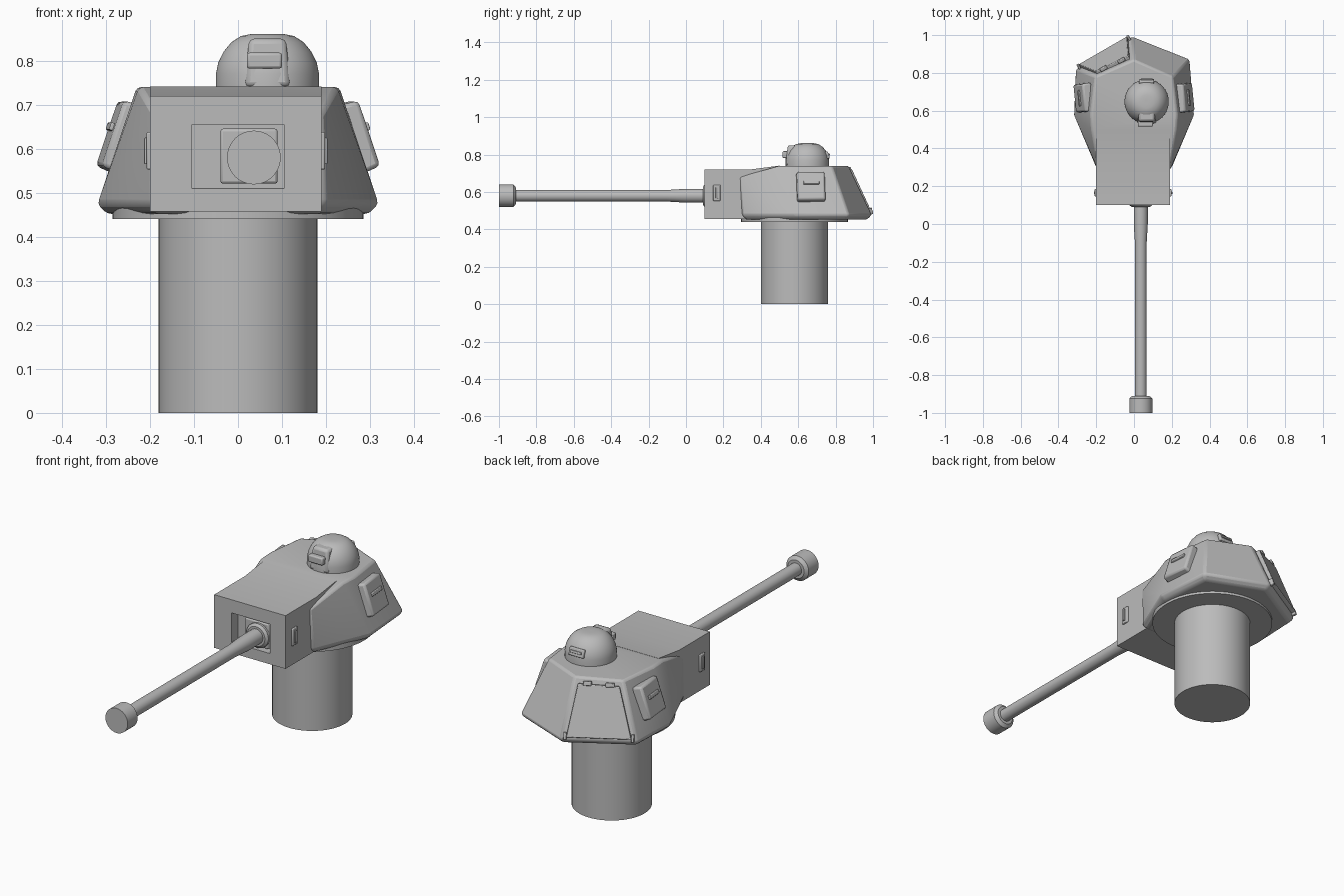
import bpy, bmesh, math
from mathutils import Vector, Matrix

if "Cube" in bpy.data.objects:
    bpy.data.objects.remove(bpy.data.objects["Cube"])

grey = bpy.data.materials.new("armour grey")
grey.use_nodes = True
GREY = (0.5, 0.5, 0.5, 1)
grey.diffuse_color = GREY
grey.node_tree.nodes["Principled BSDF"].inputs["Base Color"].default_value = GREY


def finish(name, bm, bevel=0, segments=2):
    """Turn a bmesh into a smooth-by-angle object, optionally bevelled."""
    bmesh.ops.recalc_face_normals(bm, faces=bm.faces)
    mesh = bpy.data.meshes.new(name)
    bm.to_mesh(mesh)
    bm.free()
    mesh.materials.append(grey)
    obj = bpy.data.objects.new(name, mesh)
    bpy.context.collection.objects.link(obj)
    if bevel:
        mod = obj.modifiers.new("Bevel", "BEVEL")
        mod.width, mod.segments = bevel, segments
        mod.limit_method = "ANGLE"
        mod.angle_limit = math.radians(20)
    bpy.ops.object.select_all(action="DESELECT")
    obj.select_set(True)
    bpy.context.view_layer.objects.active = obj
    bpy.ops.object.shade_smooth_by_angle(angle=math.radians(30))
    return obj


def lathe(name, profile, place, steps=64):
    """Spin (radius, height) points around local z."""
    bm = bmesh.new()
    rings = []
    for r, h in profile:
        rings.append([bm.verts.new(place @ Vector((r * math.cos(a), r * math.sin(a), h)))
                      for a in (math.tau * i / steps for i in range(steps))])
    for lo, hi in zip(rings, rings[1:]):
        for i in range(steps):
            j = (i + 1) % steps
            bm.faces.new((lo[i], lo[j], hi[j], hi[i]))
    bm.faces.new(rings[0])
    bm.faces.new(rings[-1])
    return finish(name, bm)


def box(name, size, place, bevel=0.0, taper=1.0):
    """Box centred on place; taper shrinks the local +z end."""
    bm = bmesh.new()
    bmesh.ops.create_cube(bm, size=1)
    for v in bm.verts:
        k = taper if v.co.z > 0 else 1
        v.co = place @ Vector((v.co.x * size[0] * k, v.co.y * size[1] * k, v.co.z * size[2]))
    return finish(name, bm, bevel)


def prism(name, corners, offset, bevel=0.0):
    """Extrude a polygon along an offset."""
    bm = bmesh.new()
    face = bm.faces.new([bm.verts.new(c) for c in corners])
    new = bmesh.ops.extrude_face_region(bm, geom=[face])["geom"]
    bmesh.ops.translate(bm, vec=offset, verts=[g for g in new if isinstance(g, bmesh.types.BMVert)])
    return finish(name, bm, bevel)


def frame(origin, across, up):
    """Matrix with x along across, y up the surface, z outward."""
    x = Vector(across).normalized()
    z = x.cross(Vector(up)).normalized()
    y = z.cross(x)
    m = Matrix((x, y, z)).transposed().to_4x4()
    m.translation = origin
    return m


# Column and turret ring
lathe("column", [(0.18, 0), (0.18, 0.45)], Matrix.Translation((0, 0.58, 0)))
lathe("turret_ring", [(0.285, 0.44), (0.285, 0.48)], Matrix.Translation((0, 0.58, 0)))

# Faceted turret shell
rim = [(-0.2, 0.30), (-0.32, 0.58), (-0.31, 0.82), (-0.01, 0.995),
       (0.296, 0.873), (0.32, 0.58), (0.2, 0.30)]
roof = [(-0.225, 0.5), (-0.23, 0.58), (-0.205, 0.78), (0, 0.87),
        (0.205, 0.78), (0.23, 0.58), (0.225, 0.5)]
bm = bmesh.new()
for x, y in rim:
    bm.verts.new((x, y, 0.475))
    bm.verts.new((x * 0.93, 0.6 + (y - 0.6) * 0.93, 0.452))
for x, y in roof:
    bm.verts.new((x, y, 0.74))
for x in (-0.19, 0.19):
    bm.verts.new((x, 0.285, 0.68))
bmesh.ops.convex_hull(bm, input=bm.verts)
bmesh.ops.dissolve_limit(bm, angle_limit=math.radians(4), verts=bm.verts, edges=bm.edges)
finish("turret_shell", bm, 0.01)

# Gun housing with a recess in its front face
bm = bmesh.new()
side = [(0.1, 0.457), (0.1, 0.72), (0.34, 0.72), (0.5, 0.741), (0.5, 0.457)]
left, right = [[bm.verts.new((x, y, z)) for y, z in side] for x in (-0.2, 0.19)]
bm.faces.new(left)
bm.faces.new(right)
for i in range(len(side)):
    j = (i + 1) % len(side)
    quad = bm.faces.new((left[i], left[j], right[j], right[i]))
    if i == 0:
        front = quad
bmesh.ops.recalc_face_normals(bm, faces=bm.faces)
bmesh.ops.inset_individual(bm, faces=[front], thickness=0.05)
for v in front.verts:
    v.co.x = math.copysign(0.105, v.co.x)
    v.co.z = 0.655 if v.co.z > 0.58 else 0.51
bmesh.ops.inset_individual(bm, faces=[front], thickness=0.0005)
bmesh.ops.translate(bm, vec=(0, 0.05, 0), verts=front.verts)
finish("gun_housing", bm)

# Gun
toward_front = Matrix.Translation((0.036, 0, 0.58)) @ Matrix.Rotation(math.pi / 2, 4, "X")
box("gun_mantlet", (0.13, 0.05, 0.125), Matrix.Translation((0.025, 0.135, 0.583)), 0.006)
lathe("gun_collar", [(0.06, -0.12), (0.06, -0.10), (0.048, -0.09)], toward_front)
lathe("gun_barrel", [(0.037, -0.13), (0.037, 0), (0.031, 0.1), (0.031, 0.93)], toward_front, 32)
lathe("muzzle", [(0.045, 0.91), (0.061, 0.923), (0.061, 1)], toward_front, 48)

# Vision plates on both sides of the turret and the housing
for s, word in ((1, "left"), (-1, "right")):
    surface = frame((s * 0.268, 0.668, 0.627), (-0.1 * s * s * s, s, 0), (-0.34 * s, 0, 1))
    box(word + "_vision_plate", (0.155, 0.165, 0.05), surface, 0.01, 0.95)
    box(word + "_vision_slot", (0.085, 0.018, 0.012), surface @ Matrix.Translation((0, 0.015, 0.027)), 0.003)
    flank = frame((-0.005 + s * 0.195, 0.165, 0.595), (0, s, 0), (0, 0, 1))
    box(word + "_housing_plate", (0.04, 0.085, 0.016), flank, 0.004)
    box(word + "_housing_slot", (0.012, 0.06, 0.008), flank @ Matrix.Translation((0, 0, 0.009)), 0.002)

# Rear hatch with hinges, laid on the right rear facet
a, b = Vector((*rim[2], 0.475)), Vector((*rim[3], 0.475))
d, c = Vector((*roof[2], 0.74)), Vector((*roof[3], 0.74))
normal = ((c - a).cross(b - d)).normalized()
if normal.y < 0:
    normal.negate()


def on_facet(u, v):
    return a.lerp(b, u).lerp(d.lerp(c, u), v)


prism("rear_hatch", [on_facet(u, v) - normal * 0.01 for u, v in
                     ((0.07, 0.05), (0.93, 0.05), (0.9, 0.9), (0.1, 0.9))], normal * 0.03, 0.004)
for u in (0.28, 0.72):
    hinge = frame(on_facet(u, 0.91) + normal * 0.015, a - b, d - a)
    box("hatch_hinge", (0.04, 0.02, 0.02), hinge, 0.004)
for u in (0.05, 0.95):
    latch = frame(on_facet(u, 0.07) + normal * 0.008, a - b, d - a)
    box("hatch_latch", (0.014, 0.035, 0.025), latch, 0.003)

# Cupola with front sight and rear vision slit
dome = [(0.117, 0.735), (0.117, 0.77), (0.112, 0.795), (0.1, 0.82),
        (0.082, 0.842), (0.06, 0.856), (0.035, 0.861), (0.01, 0.861)]
lathe("cupola", dome, Matrix.Translation((0.067, 0.648, 0)))
box("sight_block", (0.105, 0.12, 0.11), Matrix.Translation((0.067, 0.592, 0.795)), 0.012, 0.8)
box("sight_window", (0.08, 0.03, 0.036), Matrix.Translation((0.06, 0.531, 0.8)), 0.006)
slit = frame((0.067, 0.755, 0.797), (-1, 0, 0), (0, -0.35, 1))
box("cupola_plate", (0.08, 0.04, 0.018), slit, 0.005)
box("cupola_slit", (0.06, 0.012, 0.01), slit @ Matrix.Translation((0, 0, 0.01)), 0.002)
